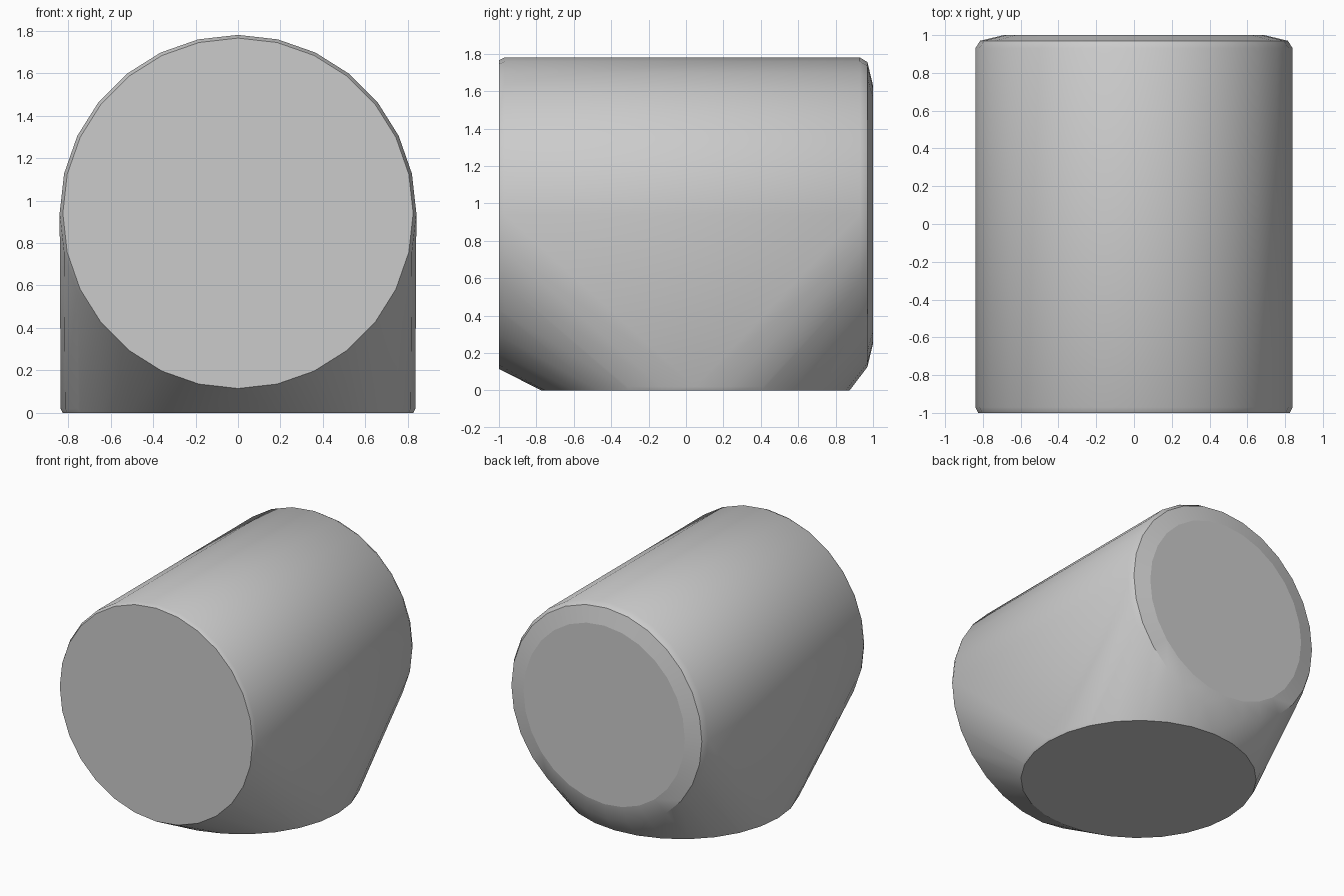
import bpy
import bmesh
from math import sin, cos, pi, radians

cube = bpy.data.objects.get("Cube")
if cube:
    bpy.data.objects.remove(cube, do_unlink=True)

SIDES = 28
AXIS_Z = 0.94   # height of the horizontal barrel axis
FOOT_Y = 0.05   # centre of the downward outlet


def ring(bm, point):
    """Add a circle of vertices, placed by point(cos, sin)."""
    for i in range(SIDES):
        a = 2 * pi * i / SIDES
        bm.verts.new(point(cos(a), sin(a)))


bm = bmesh.new()

# Horizontal barrel: nearly sharp front rim, rounded back rim
for y, r in ((-1, 0.825), (-0.97, 0.84), (0.93, 0.84), (0.97, 0.815), (1, 0.69)):
    ring(bm, lambda c, s: (r * c, y, AXIS_Z + r * s))

# Round downward outlet
for z, r in ((0, 0.825), (0.02, 0.835)):
    ring(bm, lambda c, s: (r * c, FOOT_Y + r * s, z))

# Wrap both in one tight skin
hull = bmesh.ops.convex_hull(bm, input=bm.verts[:])
loose = {v for v in hull["geom_interior"] + hull["geom_unused"]
         if isinstance(v, bmesh.types.BMVert) and v.is_valid}
bmesh.ops.delete(bm, geom=list(loose), context="VERTS")
bmesh.ops.dissolve_limit(bm, angle_limit=radians(0.5), verts=bm.verts[:], edges=bm.edges[:])
bmesh.ops.recalc_face_normals(bm, faces=bm.faces[:])

mesh = bpy.data.meshes.new("tee_body")
bm.to_mesh(mesh)
bm.free()
body = bpy.data.objects.new("tee_body", mesh)
bpy.context.collection.objects.link(body)

# Plain grey material
grey = bpy.data.materials.new("light_grey")
grey.use_nodes = True
colour = (0.6, 0.6, 0.6, 1)
grey.diffuse_color = colour
grey.node_tree.nodes["Principled BSDF"].inputs["Base Color"].default_value = colour
mesh.materials.append(grey)

# Smooth skin, flat end discs
bpy.context.view_layer.objects.active = body
body.select_set(True)
bpy.ops.object.shade_smooth_by_angle(angle=radians(35))
for face in mesh.polygons:
    if abs(face.normal.y) > 0.999 or face.normal.z < -0.999:
        face.use_smooth = False
